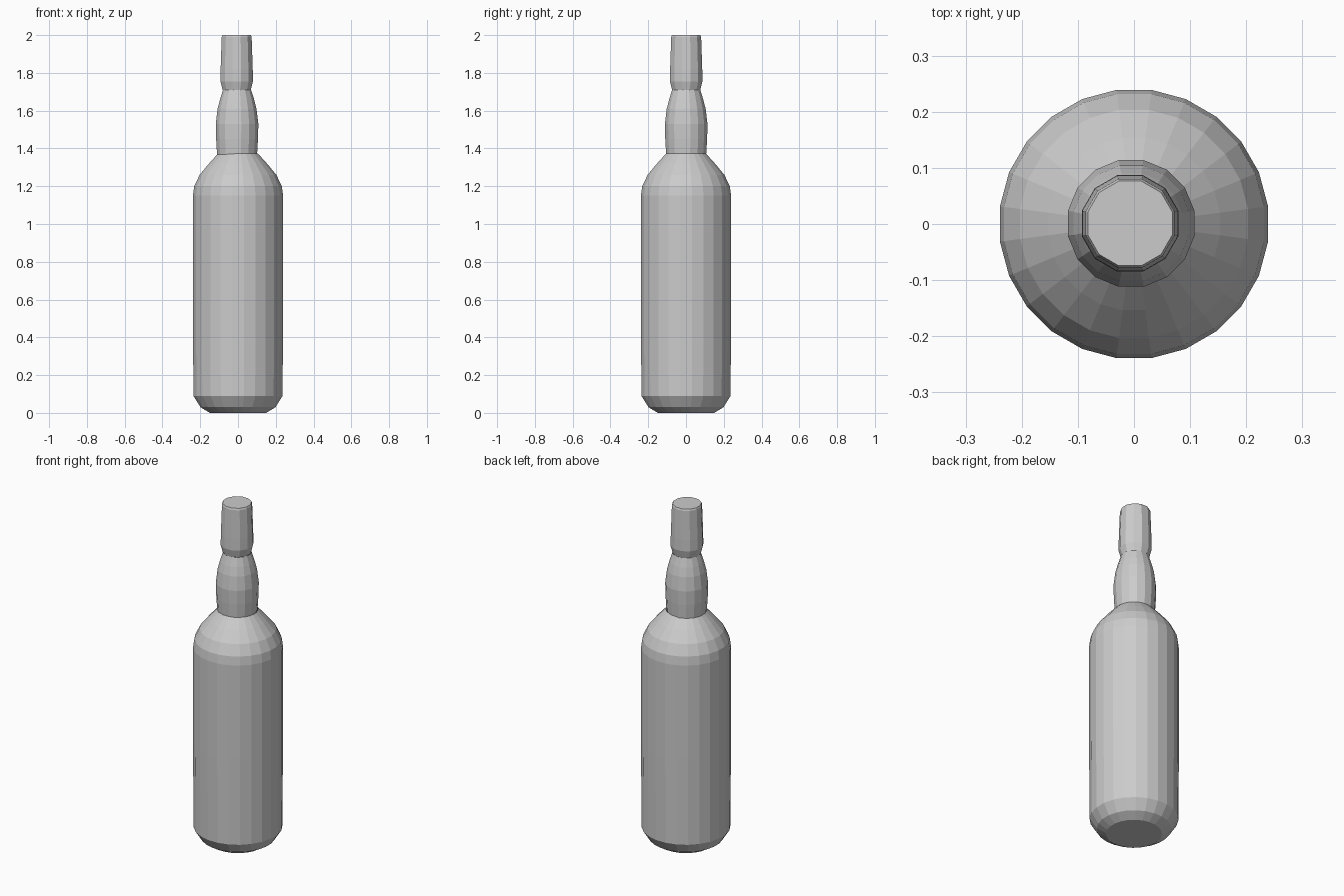
import bpy, bmesh
from math import sin, cos, pi

if "Cube" in bpy.data.objects:
    bpy.data.objects.remove(bpy.data.objects["Cube"])


def lathe(name, profile, sides, cx=0.0, cy=0.0, cap_bottom=False, cap_top=False):
    """Revolve (radius, z) points into a flat-shaded faceted shell."""
    bm = bmesh.new()
    rings = []
    for r, z in profile:
        rings.append([bm.verts.new((cx + r * cos(2 * pi * (i + 0.5) / sides),
                                    cy + r * sin(2 * pi * (i + 0.5) / sides), z))
                      for i in range(sides)])
    for a, b in zip(rings, rings[1:]):
        for i in range(sides):
            j = (i + 1) % sides
            bm.faces.new((a[i], a[j], b[j], b[i]))
    if cap_bottom:
        bm.faces.new(rings[0][::-1])
    if cap_top:
        bm.faces.new(rings[-1])
    mesh = bpy.data.meshes.new(name)
    bm.to_mesh(mesh)
    bm.free()
    obj = bpy.data.objects.new(name, mesh)
    bpy.context.collection.objects.link(obj)
    return obj


# Main body: chamfered base, straight wall, rounded shoulder
lathe("bottle_body",
      [(0.15, 0.0), (0.20, 0.03), (0.238, 0.09), (0.241, 0.6), (0.241, 1.15),
       (0.234, 1.20), (0.205, 1.26), (0.155, 1.32), (0.107, 1.372)],
      24, cap_bottom=True)

# Bulged neck
lathe("bottle_neck",
      [(0.108, 1.368), (0.113, 1.45), (0.115, 1.53), (0.105, 1.61),
       (0.092, 1.66), (0.076, 1.71)],
      16, cx=-0.005, cy=0.001)

# Stopper cap, flared low and tapering to a closed top
lathe("bottle_cap",
      [(0.077, 1.71), (0.089, 1.755), (0.088, 1.82), (0.082, 1.99), (0.078, 2.0)],
      12, cx=-0.007, cy=0.001, cap_top=True)
